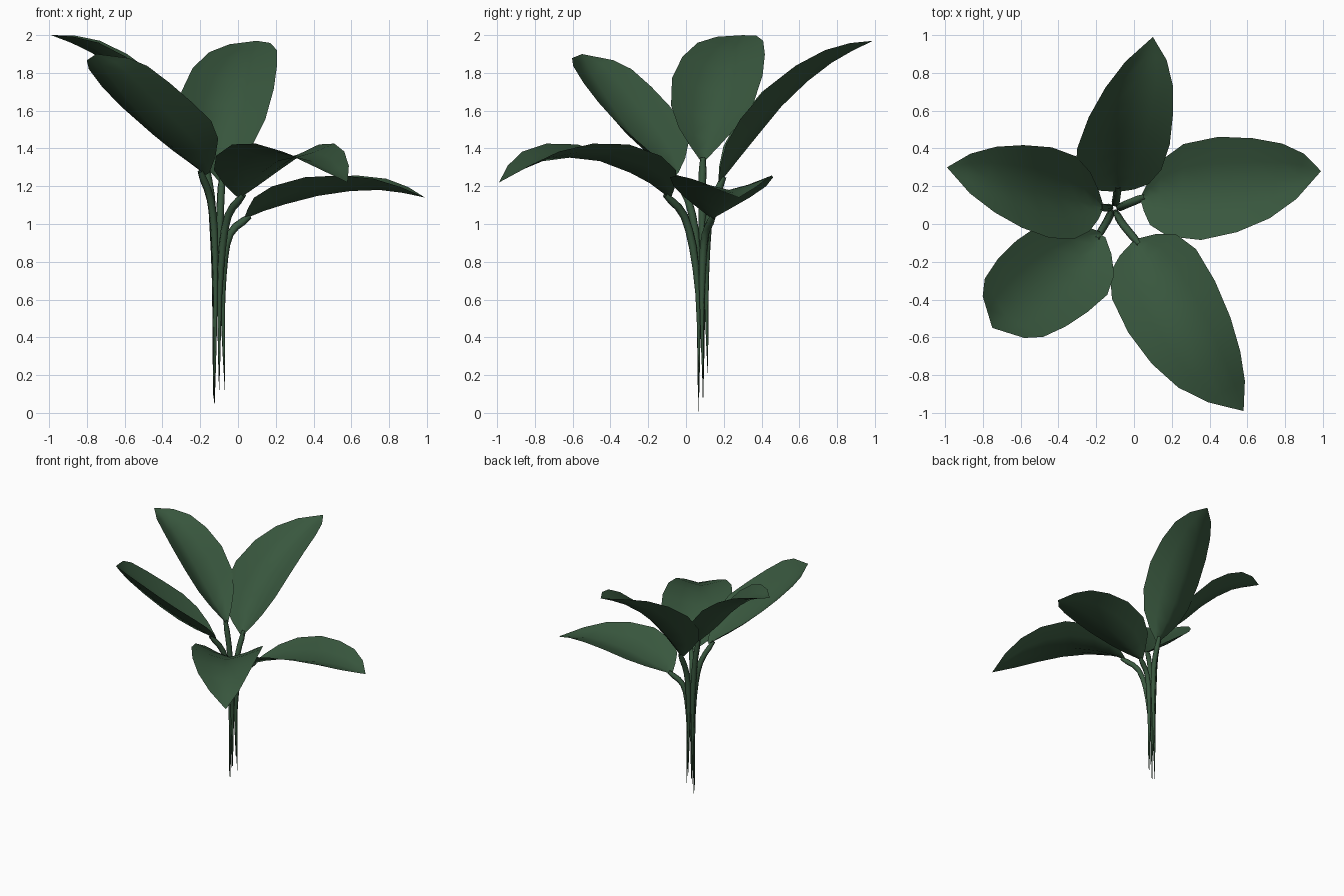
import bpy
import math
from mathutils import Vector

if "Cube" in bpy.data.objects:
    bpy.data.objects.remove(bpy.data.objects["Cube"])

green = bpy.data.materials.new("leaf_green")
green.diffuse_color = (0.04, 0.095, 0.048, 1)
green.use_nodes = True
green.node_tree.nodes["Principled BSDF"].inputs["Base Color"].default_value = green.diffuse_color


def spline(points, t):
    """Catmull-Rom position at t in 0..1 along the points."""
    p = [Vector(q) for q in points]
    p = [2 * p[0] - p[1]] + p + [2 * p[-1] - p[-2]]
    f = t * (len(points) - 1)
    i = min(int(f), len(points) - 2)
    f -= i
    a, b, c, d = p[i:i + 4]
    return 0.5 * (2 * b + (c - a) * f + (2 * a - 5 * b + 4 * c - d) * f * f
                  + (3 * b - a - 3 * c + d) * f ** 3)


def tangent(points, t):
    return (spline(points, min(t + .02, 1)) - spline(points, max(t - .02, 0))).normalized()


def make_object(name, verts, faces):
    mesh = bpy.data.meshes.new(name)
    mesh.from_pydata(verts, [], faces)
    mesh.materials.append(green)
    mesh.polygons.foreach_set("use_smooth", [True] * len(faces))
    mesh.update()
    bpy.context.collection.objects.link(bpy.data.objects.new(name, mesh))


# Leaf outline: position along the midrib and share of the half width
OUTLINE = [(0, .08), (.07, .43), (.17, .78), (.3, .98), (.45, 1.0),
           (.6, .9), (.74, .7), (.87, .4), (1, 0)]
ACROSS = (-1, -.5, 0, .5, 1)


def leaf(name, midrib, side, half_width, fold, blunt=0, slim_base=0):
    """Cupped blade swept along a midrib."""
    side = Vector(side).normalized()
    verts, faces = [], []
    for t, w in OUTLINE:
        w += blunt * max(0, t - .5) * (t < 1)
        w *= 1 - slim_base * max(0, 1 - t / .4)
        pos = spline(midrib, t)
        normal = side.cross(tangent(midrib, t)).normalized()
        if normal.z < 0:
            normal.negate()
        depth = fold * w * (1.3 - .65 * t)
        if t == 1:
            verts.append(pos)
        else:
            verts += [pos + side * half_width * w * u + normal * depth * abs(u) ** 1.3
                      for u in ACROSS]
    n = len(ACROSS)
    rows = len(OUTLINE) - 1
    for r in range(rows):
        for c in range(n - 1):
            a = r * n + c
            if r == rows - 1:
                faces.append((a, a + 1, len(verts) - 1))
            else:
                faces.append((a, a + 1, a + n + 1, a + n))
    # Keep the upper surface facing up
    v0, v1, v2 = (verts[faces[8][k]] for k in range(3))
    if (v1 - v0).cross(v2 - v1).z < 0:
        faces = [f[::-1] for f in faces]
    make_object(name, verts, faces)


def stem(name, path, radius=.021, sides=6, rows=10):
    """Tube that tapers to a point at the foot."""
    verts, faces = [Vector(path[0])], []
    for r in range(1, rows + 1):
        t = r / rows
        pos, d = spline(path, t), tangent(path, t)
        x = d.cross(Vector((.3, 1, 0))).normalized()
        y = d.cross(x)
        rad = radius * min(1, .1 + 1.9 * t) * (1 if r < rows else .7)
        verts += [pos + rad * (x * math.cos(k * math.tau / sides)
                               + y * math.sin(k * math.tau / sides)) for k in range(sides)]
    for k in range(sides):
        j = (k + 1) % sides
        faces.append((0, 1 + j, 1 + k))
        for r in range(rows - 1):
            a = 1 + r * sides
            faces.append((a + k, a + j, a + sides + j, a + sides + k))
    make_object(name, verts, faces)


# Back leaf
leaf("back_leaf", [(-.085, .18, 1.22), (-.09, .34, 1.42), (-.045, .55, 1.67),
                   (.03, .78, 1.86), (.1, .99, 1.97)], (1, .04, .03), .245, .125, .12, .2)
stem("back_stem", [(-.1, .115, .2), (-.1, .108, .75), (-.095, .125, 1.05), (-.085, .2, 1.25)])

# Right leaf
leaf("right_leaf", [(.04, .14, 1.03), (.2, .17, 1.09), (.48, .19, 1.16),
                    (.76, .23, 1.18), (.99, .28, 1.14)], (.09, .53, 0), .277, .1, .1, .35)
stem("right_stem", [(-.07, .09, .12), (-.08, .085, .65), (-.05, .1, .93), (.06, .145, 1.04)])

# Front right leaf
leaf("front_right_leaf", [(.01, -.09, 1.14), (.1, -.25, 1.25), (.24, -.51, 1.345),
                          (.4, -.77, 1.33), (.58, -.99, 1.22)], (.88, .52, 0), .267, .09, .05, .05)
stem("front_right_stem", [(-.1, .07, .1), (-.095, .06, .68), (-.06, 0, 1.02), (.03, -.11, 1.155)])

# Front left leaf, with a blunt curled tip
leaf("front_left_leaf", [(-.17, -.06, 1.26), (-.34, -.22, 1.4), (-.52, -.36, 1.58),
                         (-.68, -.49, 1.78), (-.75, -.55, 1.9)], (.37, -.37, .02), .267, .12, .5, .05)
stem("front_left_stem", [(-.125, .065, 0), (-.12, .065, .75), (-.14, .02, 1.1), (-.2, -.08, 1.28)])

# Left leaf
leaf("left_leaf", [(-.17, .09, 1.33), (-.36, .135, 1.51), (-.57, .18, 1.74),
                   (-.78, .24, 1.91), (-.99, .3, 2.0)], (.02, 1, .03), .24, .12, .1, .28)
stem("left_stem", [(-.13, .09, .03), (-.125, .09, .75), (-.14, .085, 1.12), (-.18, .09, 1.35)])
